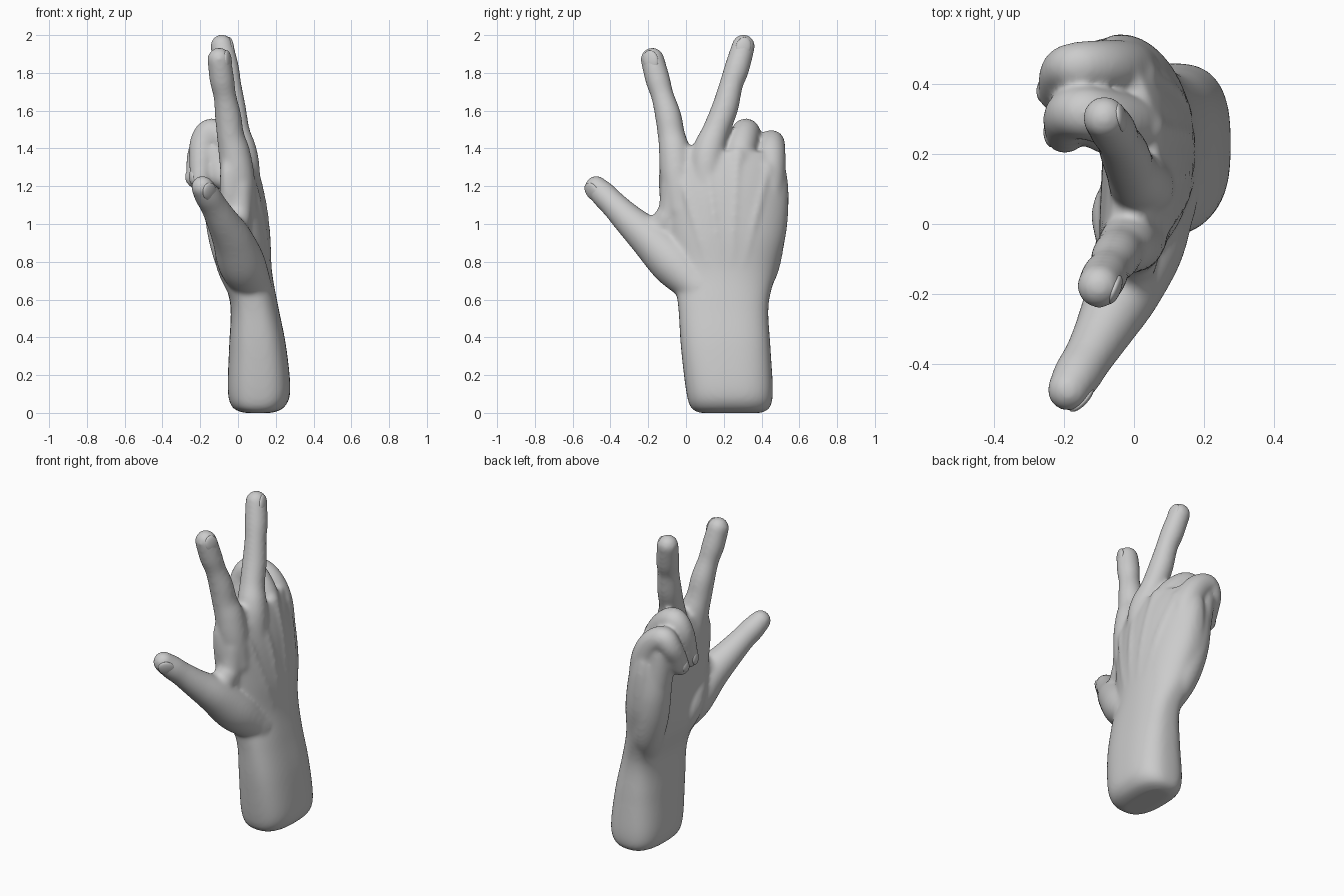
import bpy, bmesh, math
from mathutils import Vector, Matrix


def spline(pts, n=6):
    """Catmull-Rom interpolation through tuples of any length."""
    out = []
    for i in range(len(pts) - 1):
        a, b, c, d = (pts[max(0, min(len(pts) - 1, i + k))] for k in (-1, 0, 1, 2))
        for s in range(n):
            t = s / n
            out.append([0.5 * (2 * q + (r - p) * t + (2 * p - 5 * q + 4 * r - s2) * t * t
                               + (3 * q - p - 3 * r + s2) * t ** 3)
                        for p, q, r, s2 in zip(a, b, c, d)])
    return out + [list(pts[-1])]


def loft(bm, rings):
    rows = [[bm.verts.new(p) for p in ring] for ring in rings]
    m = len(rows[0])
    for a, b in zip(rows, rows[1:]):
        for j in range(m):
            bm.faces.new((a[j], a[(j + 1) % m], b[(j + 1) % m], b[j]))
    bm.faces.new(rows[0][::-1])
    bm.faces.new(rows[-1])


def blob(bm, loc, size):
    bmesh.ops.create_icosphere(bm, subdivisions=4, radius=1,
                               matrix=Matrix.Translation(loc) @ Matrix.Diagonal((*size, 1)))


def tube(bm, pts):
    """Round-ended tube through (x, y, z, radius) points."""
    path = spline(pts)
    pos = [Vector(p[:3]) for p in path]
    rings = []
    for i, p in enumerate(path):
        t = (pos[min(i + 1, len(pos) - 1)] - pos[max(i - 1, 0)]).normalized()
        side = (Vector((0, 1, 0)) - t * t.y).normalized()
        nor = side.cross(t)
        rings.append([pos[i] + p[3] * (side * math.cos(a) + nor * math.sin(a))
                      for a in (k * math.tau / 24 for k in range(24))])
    loft(bm, rings)
    for k in (0, -1):
        blob(bm, pos[k], (path[k][3],) * 3)


# Forearm and palm sections: z, x min, x max, y min, y max, sideways bend
sections = spline([
    (0.0, 0.03, 0.18, 0.07, 0.40, 0), (0.03, -0.03, 0.245, 0.025, 0.445, 0),
    (0.12, -0.054, 0.277, 0.00, 0.46, 0), (0.35, -0.047, 0.255, -0.027, 0.447, 0),
    (0.57, -0.04, 0.212, -0.042, 0.437, 0.01), (0.75, -0.085, 0.18, -0.07, 0.48, 0.04),
    (0.95, -0.09, 0.168, -0.11, 0.53, 0.06), (1.15, -0.08, 0.14, -0.14, 0.543, 0.07),
    (1.29, -0.07, 0.105, -0.14, 0.528, 0.07), (1.38, -0.05, 0.07, -0.1, 0.48, 0.06)])


def section_point(s, a, e=2 / 2.7):
    z, x0, x1, y0, y1, bend = s
    c, d = math.cos(a), math.sin(a)
    u = math.copysign(abs(c) ** e, c)
    v = math.copysign(abs(d) ** e, d)
    return Vector(((x0 + x1) / 2 + u * (x1 - x0) / 2 - bend * v * v,
                   (y0 + y1) / 2 + v * (y1 - y0) / 2, z))


def dorsum(y, z):
    """Back-of-hand x at a given y and z."""
    s = min(sections, key=lambda q: abs(q[0] - z))
    return min((section_point(s, k * math.pi / 80 - math.pi / 2) for k in range(81)),
               key=lambda p: abs(p.y - y)).x


bm = bmesh.new()
loft(bm, [[section_point(s, k * math.tau / 64) for k in range(64)] for s in sections])

# Index finger
tube(bm, [(0.03, -0.03, 1.08, .07), (0.0, -0.048, 1.25, .088), (-0.02, -0.06, 1.38, .084),
          (-0.04, -0.077, 1.47, .073), (-0.053, -0.095, 1.575, .07), (-0.07, -0.125, 1.68, .061),
          (-0.085, -0.15, 1.765, .066), (-0.1, -0.178, 1.872, .063)])
# Middle finger
tube(bm, [(0.05, 0.11, 1.1, .075), (0.025, 0.11, 1.3, .09), (0.01, 0.125, 1.4, .086),
          (-0.01, 0.157, 1.49, .073), (-0.028, 0.205, 1.61, .071), (-0.045, 0.24, 1.74, .063),
          (-0.06, 0.268, 1.82, .067), (-0.085, 0.304, 1.942, .062)])
# Ring finger, curled
tube(bm, [(0.03, 0.27, 1.15, .08), (0.0, 0.28, 1.33, .084), (-0.065, 0.3, 1.435, .081),
          (-0.14, 0.318, 1.485, .076), (-0.182, 0.312, 1.43, .074), (-0.193, 0.285, 1.34, .067),
          (-0.198, 0.257, 1.24, .057)])
# Little finger, curled
tube(bm, [(0.0, 0.43, 1.1, .085), (-0.03, 0.44, 1.27, .087), (-0.085, 0.45, 1.38, .078),
          (-0.16, 0.452, 1.43, .07), (-0.2, 0.44, 1.38, .066), (-0.215, 0.405, 1.31, .06),
          (-0.222, 0.375, 1.24, .055)])
# Fleshy inner side of the curled fingers
tube(bm, [(-0.08, 0.27, 1.25, .07), (-0.13, 0.3, 1.37, .07)])
tube(bm, [(-0.1, 0.43, 1.15, .09), (-0.14, 0.43, 1.33, .08)])
# Thumb
tube(bm, [(0.08, 0.06, 0.67, .1), (0.02, -0.06, 0.79, .125), (-0.03, -0.19, 0.92, .107),
          (-0.085, -0.30, 1.02, .085), (-0.13, -0.38, 1.1, .072), (-0.163, -0.433, 1.153, .07),
          (-0.188, -0.475, 1.195, .061)])
# Palm pads and the web of the thumb
tube(bm, [(0.02, 0.1, 0.62, .06), (-0.02, 0.04, 0.8, .1), (-0.015, -0.06, 0.95, .085),
          (0.0, -0.1, 1.03, .07)])
tube(bm, [(0.03, 0.34, 0.62, .07), (-0.005, 0.39, 0.75, .095), (-0.045, 0.415, 0.9, .105),
          (-0.075, 0.43, 1.05, .102), (-0.1, 0.43, 1.2, .09)])
tube(bm, [(-0.04, -0.2, 0.95, .08), (-0.0, -0.09, 1.03, .07), (0.01, -0.065, 1.2, .07)])
# Web between index and middle finger
tube(bm, [(0.0, -0.01, 1.36, .05), (0.0, 0.07, 1.37, .05)])

# Tendons and knuckles on the back of the hand
for y0, y1, zk in ((0.12, -0.05, 1.34), (0.18, 0.11, 1.36), (0.24, 0.27, 1.33), (0.3, 0.42, 1.26)):
    line = []
    for t in (0, .25, .5, .75, 1):
        y, z = y0 + (y1 - y0) * t, 0.78 + (zk - 0.78) * t
        line.append((dorsum(y, z) - 0.024 + 0.01 * t, y, z, .026))
    tube(bm, line)
    blob(bm, (line[-1][0] - .025, y1, zk), (.045, .055, .08))

mesh = bpy.data.meshes.new("hand")
bmesh.ops.recalc_face_normals(bm, faces=bm.faces)
bm.to_mesh(mesh)
bm.free()
hand = bpy.data.objects.new("hand", mesh)
bpy.context.collection.objects.link(hand)
remesh = hand.modifiers.new("merge", 'REMESH')
remesh.mode = 'VOXEL'
remesh.voxel_size = 0.01
remesh.use_smooth_shade = True
soft = hand.modifiers.new("soften", 'SMOOTH')
soft.factor = 0.5
soft.iterations = 22


def nail(name, centre, along, out, radius, size):
    """Curved fingernail: flattened ellipsoid lying on the fingertip."""
    t = Vector(along).normalized()
    o = Vector(out)
    o = (o - t * o.dot(t)).normalized()
    s = t.cross(o)
    nb = bmesh.new()
    bmesh.ops.create_uvsphere(nb, u_segments=32, v_segments=16, radius=1)
    c = Vector(centre) + o * (radius - 0.013)
    for v in nb.verts:
        v.co = c + s * v.co.x * size[0] + t * v.co.y * size[1] + o * v.co.z * 0.017
    me = bpy.data.meshes.new(name)
    nb.to_mesh(me)
    nb.free()
    me.shade_smooth()
    bpy.context.collection.objects.link(bpy.data.objects.new(name, me))


# Nails
nail("index_nail", (-0.097, -0.172, 1.864), (-.15, -.27, 1), (1, -.35, 0), .058, (.042, .055))
nail("middle_nail", (-0.083, 0.298, 1.93), (-.18, .28, 1), (1, .1, 0), .058, (.04, .055))
nail("thumb_nail", (-0.182, -0.465, 1.184), (-.5, -.85, .85), (.6, -.7, -.2), .06, (.044, .055))
nail("ring_nail", (-0.2, 0.262, 1.25), (.05, -.3, -1), (-1, -.2, 0), .055, (.034, .042))
nail("little_nail", (-0.222, 0.38, 1.25), (0, -.5, -1), (-1, 0, 0), .053, (.03, .038))
